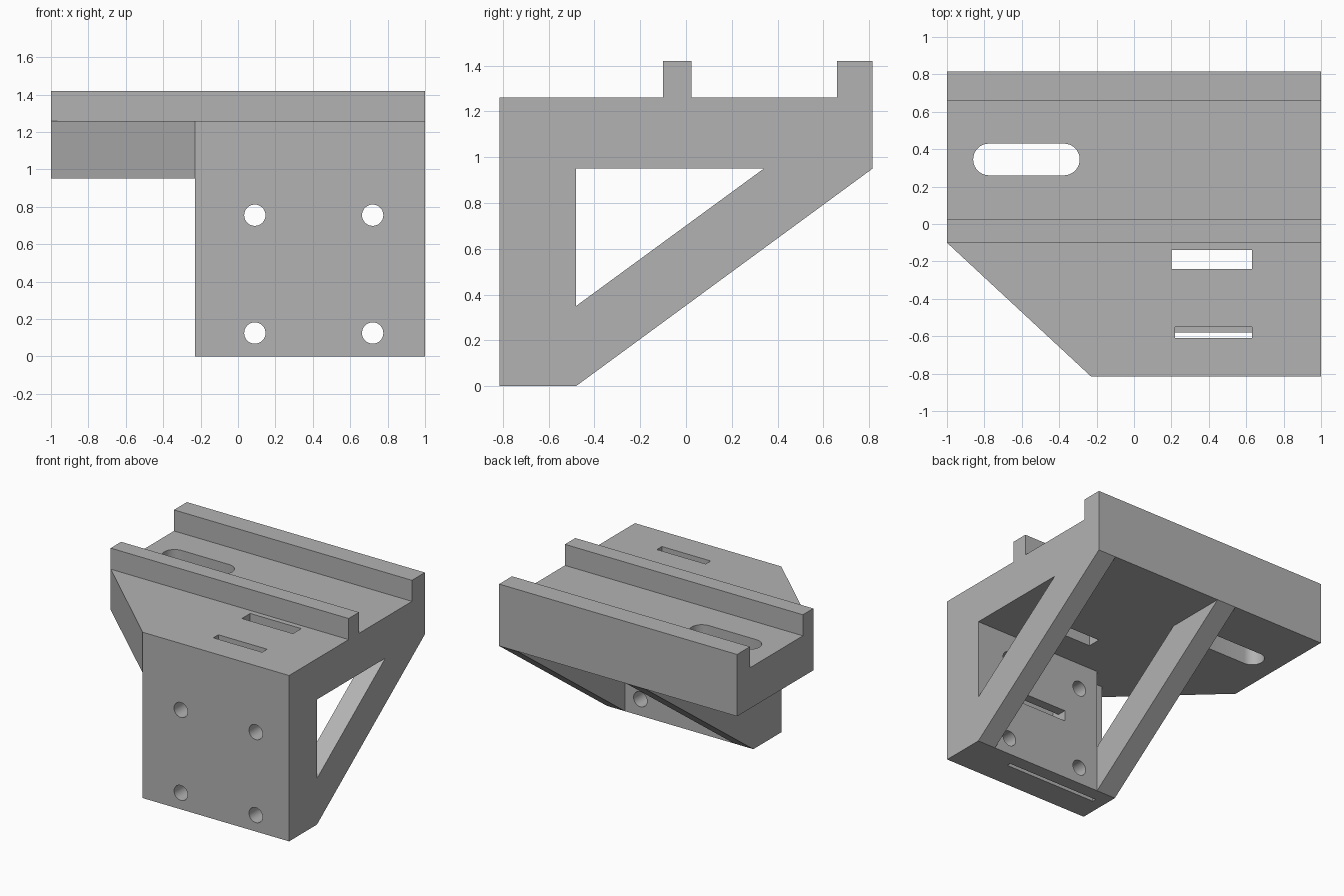
import bpy, bmesh, math
from mathutils import Vector

cube = bpy.data.objects.get("Cube")
if cube:
    bpy.data.objects.remove(cube, do_unlink=True)

grey = bpy.data.materials.new("plain_grey")
grey.use_nodes = True
color = (0.45, 0.45, 0.45, 1)
grey.diffuse_color = color
grey.node_tree.nodes["Principled BSDF"].inputs["Base Color"].default_value = color


def prism(name, outline, axis, low, high):
    """Extrude a 2D outline along an axis; the outline uses the other two axes in order."""
    def place(p, h):
        c = list(p)
        c.insert("xyz".index(axis), h)
        return Vector(c)
    bm = bmesh.new()
    face = bm.faces.new([bm.verts.new(place(p, low)) for p in outline])
    out = bmesh.ops.extrude_face_region(bm, geom=[face])
    verts = [v for v in out["geom"] if isinstance(v, bmesh.types.BMVert)]
    shift = place((0, 0), high - low)
    bmesh.ops.translate(bm, verts=verts, vec=shift)
    bmesh.ops.recalc_face_normals(bm, faces=bm.faces)
    mesh = bpy.data.meshes.new(name)
    bm.to_mesh(mesh)
    bm.free()
    mesh.materials.append(grey)
    obj = bpy.data.objects.new(name, mesh)
    bpy.context.collection.objects.link(obj)
    return obj


def box(name, x, y, z):
    return prism(name, [(x[0], y[0]), (x[1], y[0]), (x[1], y[1]), (x[0], y[1])], "z", *z)


def arc(cx, cy, r, start, sweep, n):
    return [(cx + r * math.cos(start + sweep * i / n),
             cy + r * math.sin(start + sweep * i / n)) for i in range(n + 1)]


def combine(target, tool, operation):
    mod = target.modifiers.new(operation, "BOOLEAN")
    mod.operation, mod.solver, mod.object = operation, "EXACT", tool
    bpy.context.view_layer.objects.active = target
    bpy.ops.object.modifier_apply(modifier=mod.name)
    bpy.data.objects.remove(tool, do_unlink=True)


F, B, L = -0.815, 0.815, -0.23      # front, back, left edge of the wall
DECK, TOP = 0.95, 1.26

# Deck with one chamfered front corner
body = prism("bracket", [(L, F), (1, F), (1, B), (-1, B), (-1, -0.10)], "z", DECK, TOP)

# Front mounting wall
combine(body, box("wall", (L, 1), (F, -0.48), (0, 1.1)), "UNION")

# Diagonal struts on both sides of the wall
for x0, x1 in ((L, -0.07), (0.85, 1)):
    profile = [(-0.6, 0), (-0.48, 0), (B, DECK), (B, 1.05), (0.34, 1.05),
               (0.34, DECK), (-0.48, 0.35), (-0.6, 0.35)]
    combine(body, prism("strut", profile, "x", x0, x1), "UNION")

# Two rails on the deck
for y0, y1 in ((-0.10, 0.025), (0.66, B)):
    combine(body, box("rail", (-1, 1), (y0, y1), (1.1, 1.42)), "UNION")

# Four screw holes through the wall
for x in (0.09, 0.72):
    for z in (0.125, 0.755):
        ring = arc(x, z, 0.057, 0, math.tau, 32)[:-1]
        combine(body, prism("screw_hole", ring, "y", -1, -0.3), "DIFFERENCE")

# Rounded slot in the deck
slot = (arc(-0.375, 0.345, 0.085, -math.pi / 2, math.pi, 16)
        + arc(-0.775, 0.345, 0.085, math.pi / 2, math.pi, 16))
combine(body, prism("round_slot", slot, "z", 0.8, 1.35), "DIFFERENCE")

# Strap slots: deck, wall channel, wall outlet, lower slit and side relief
for x, y, z in (((0.20, 0.63), (-0.24, -0.14), (0.8, 1.35)),
                ((0.22, 0.63), (-0.61, -0.55), (0.45, 1.35)),
                ((0.22, 0.63), (-0.60, -0.40), (0.45, 0.53)),
                ((-0.14, 0.63), (-0.61, -0.58), (-0.1, 0.5)),
                ((-0.3, -0.07), (-0.62, -0.47), (0.35, DECK))):
    combine(body, box("strap_slot", x, y, z), "DIFFERENCE")

# Smooth round walls, crisp edges
bpy.ops.object.select_all(action="DESELECT")
body.select_set(True)
bpy.context.view_layer.objects.active = body
bpy.ops.object.shade_smooth_by_angle(angle=math.radians(30))
